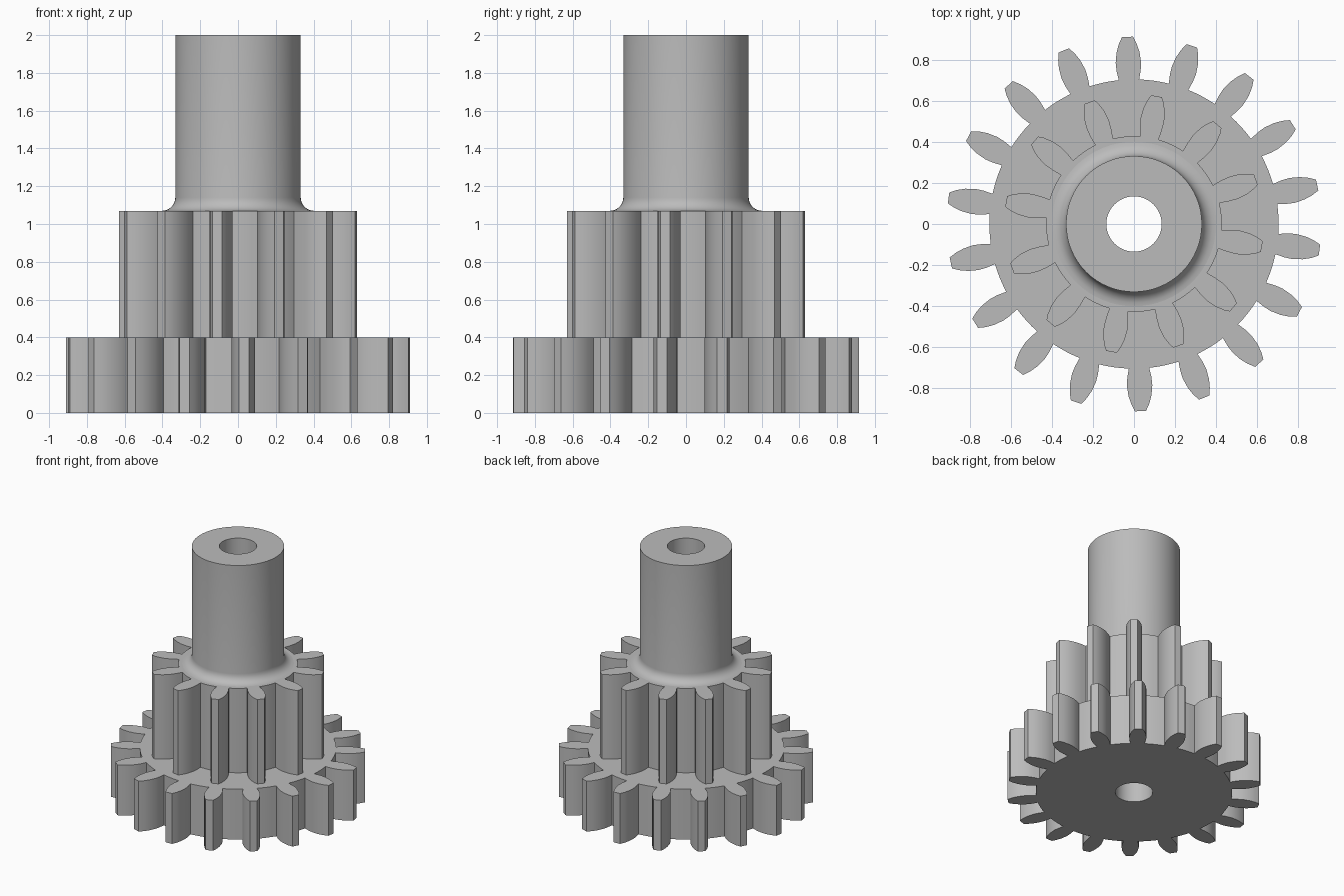
import bpy
import bmesh
from math import sin, cos, radians, tau
from mathutils import Vector, Matrix

cube = bpy.data.objects.get("Cube")
if cube:
    bpy.data.objects.remove(cube, do_unlink=True)

BORE = 0.135
SEGMENTS = 64

steel = bpy.data.materials.new("plain grey")
steel.use_nodes = True
grey = (0.5, 0.5, 0.5, 1)
steel.diffuse_color = grey
steel.node_tree.nodes["Principled BSDF"].inputs["Base Color"].default_value = grey


def finish(name, bm):
    bmesh.ops.recalc_face_normals(bm, faces=bm.faces)
    mesh = bpy.data.meshes.new(name)
    bm.to_mesh(mesh)
    bm.free()
    mesh.materials.append(steel)
    obj = bpy.data.objects.new(name, mesh)
    bpy.context.collection.objects.link(obj)
    bpy.ops.object.select_all(action='DESELECT')
    obj.select_set(True)
    bpy.context.view_layer.objects.active = obj
    bpy.ops.object.shade_smooth_by_angle(angle=radians(30))
    return obj


def circle(radius):
    return [Vector((radius * cos(tau * i / SEGMENTS), radius * sin(tau * i / SEGMENTS), 0))
            for i in range(SEGMENTS)]


def gear_outline(teeth, phase, flank):
    """Outline of a gear; flank lists (distance from axis, half width) from root to tip."""
    right = [Vector((r, -w, 0)) for r, w in flank]
    left = [Vector((r, w, 0)) for r, w in reversed(flank)]
    root = left[-1].length
    half = left[-1].to_2d().angle_signed(Vector((1, 0)))
    pitch = tau / teeth
    points = []
    for i in range(teeth):
        turn = Matrix.Rotation(radians(phase) + i * pitch, 3, 'Z')
        points += [turn @ p for p in right + left]
        # rounded root between this tooth and the next
        start, end = abs(half), pitch - abs(half)
        for k in range(1, 4):
            a = start + (end - start) * k / 4
            points.append(turn @ Vector((root * cos(a), root * sin(a), 0)))
    return points


def gear(name, outline, bottom, top):
    """Toothed disc with a round bore."""
    bm = bmesh.new()
    edges = []
    for loop in (outline, circle(BORE)):
        verts = [bm.verts.new((p.x, p.y, bottom)) for p in loop]
        edges += [bm.edges.new((v, verts[i - 1])) for i, v in enumerate(verts)]
    bmesh.ops.triangle_fill(bm, edges=edges, use_beauty=True, normal=(0, 0, 1))
    grown = bmesh.ops.extrude_face_region(bm, geom=bm.faces[:], use_keep_orig=True)["geom"]
    bmesh.ops.translate(bm, vec=(0, 0, top - bottom),
                        verts=[g for g in grown if isinstance(g, bmesh.types.BMVert)])
    return finish(name, bm)


def lathe(name, profile):
    """Closed ring turned from (radius, height) points."""
    bm = bmesh.new()
    rings = [[bm.verts.new((p.x, p.y, z)) for p in circle(r)] for r, z in profile]
    for j, ring in enumerate(rings):
        below = rings[j - 1]
        for i in range(SEGMENTS):
            bm.faces.new((below[i - 1], below[i], ring[i], ring[i - 1]))
    return finish(name, bm)


# Wide lower gear and narrow upper gear
gear("large_gear", gear_outline(18, 12, [
    (0.705, 0.05), (0.75, 0.059), (0.79, 0.062), (0.84, 0.056), (0.88, 0.044), (0.915, 0.027)]),
    0, 0.4)
gear("small_gear", gear_outline(12, 20, [
    (0.427, 0.046), (0.47, 0.054), (0.52, 0.058), (0.57, 0.052), (0.61, 0.039), (0.634, 0.026)]),
    0.4, 1.07)

# Hollow shaft with a concave fillet at its foot
fillet = 0.07
foot = [(0.332 + fillet * (1 - sin(radians(a))), 1.07 + fillet * (1 - cos(radians(a))))
        for a in range(0, 91, 15)]
lathe("shaft", [(BORE, 1.07)] + foot + [(0.332, 2), (BORE, 2)])
